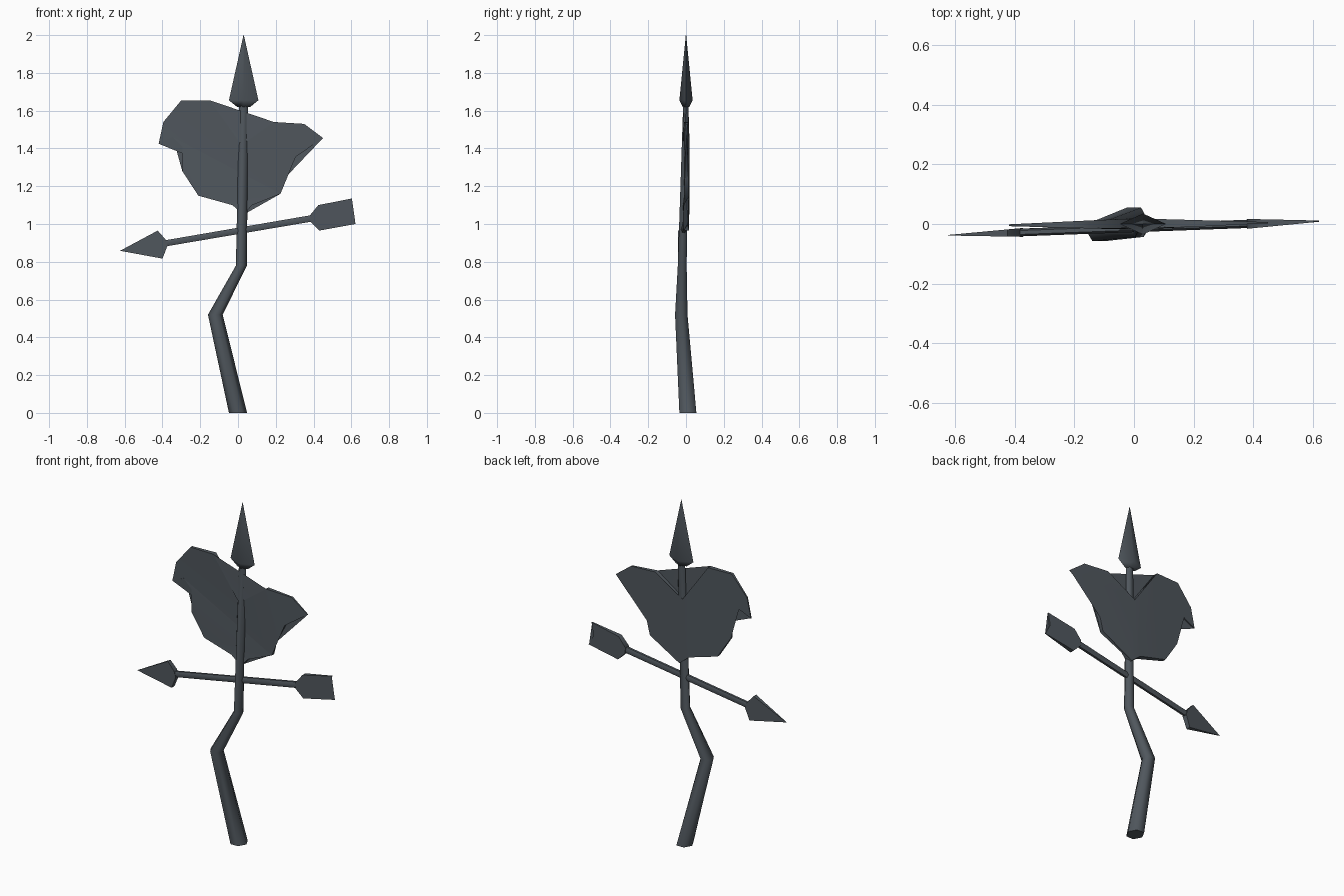
import bpy, bmesh, math
from mathutils import Vector

cube = bpy.data.objects.get("Cube")
if cube:
    bpy.data.objects.remove(cube, do_unlink=True)

# Single dark iron material
iron = bpy.data.materials.new("dark_iron")
iron.use_nodes = True
COLOUR = (0.08, 0.095, 0.11, 1)
iron.diffuse_color = COLOUR
bsdf = iron.node_tree.nodes["Principled BSDF"]
bsdf.inputs["Base Color"].default_value = COLOUR
bsdf.inputs["Roughness"].default_value = 0.7


def finish(name, bm):
    """Turn the bmesh into a smooth shaded iron object."""
    bmesh.ops.remove_doubles(bm, verts=bm.verts, dist=0.0005)
    bmesh.ops.recalc_face_normals(bm, faces=bm.faces)
    mesh = bpy.data.meshes.new(name)
    bm.to_mesh(mesh)
    bm.free()
    mesh.materials.append(iron)
    obj = bpy.data.objects.new(name, mesh)
    bpy.context.collection.objects.link(obj)
    bpy.ops.object.select_all(action='DESELECT')
    obj.select_set(True)
    bpy.context.view_layer.objects.active = obj
    bpy.ops.object.shade_smooth_by_angle(angle=math.radians(65))
    return obj


def loft(name, rings, sides, u, v, turn=0.0):
    """Bridge rings given as (centre, radius along u, radius along v)."""
    bm = bmesh.new()
    u, v = Vector(u), Vector(v)
    loops = []
    for centre, ru, rv in rings:
        angles = [turn + math.tau * i / sides for i in range(sides)]
        loops.append([bm.verts.new(Vector(centre) + u * ru * math.cos(a)
                                   + v * rv * math.sin(a)) for a in angles])
    for a, b in zip(loops, loops[1:]):
        for i in range(sides):
            j = (i + 1) % sides
            bm.faces.new((a[i], a[j], b[j], b[i]))
    bm.faces.new(loops[0])
    bm.faces.new(loops[-1])
    return finish(name, bm)


def plate(name, outline, middle, half):
    """Upright plate from an (x, z) outline; its thickness varies with x."""
    bm = bmesh.new()
    front = [bm.verts.new((x, middle(x) - half(x), z)) for x, z in outline]
    back = [bm.verts.new((x, middle(x) + half(x), z)) for x, z in outline]
    caps = [bm.faces.new(front), bm.faces.new(back)]
    for i in range(len(outline)):
        j = (i + 1) % len(outline)
        bm.faces.new((front[i], front[j], back[j], back[i]))
    bmesh.ops.triangulate(bm, faces=caps)
    return finish(name, bm)


X, Y, Z = (1, 0, 0), (0, 1, 0), (0, 0, 1)

# Crooked post, thinner toward the top
loft("post", [
    ((0.0, 0.01, 0), 0.048, 0.052),
    ((-0.12, -0.025, 0.52), 0.039, 0.038),
    ((0.018, -0.02, 0.78), 0.029, 0.027),
    ((0.03, 0, 1.64), 0.024, 0.017)], 6, X, Y)

# Flattened spear point on top of the post
loft("spear_point", [
    ((0.03, 0, 1.62), 0.035, 0.018),
    ((0.03, 0, 1.655), 0.078, 0.035),
    ((0.03, 0, 2.0), 0.001, 0.001)], 4, X, Y)

# Rooster silhouette, thickest at the post and thin at beak and tail
rooster = [
    (-.42, 1.425), (-.395, 1.54), (-.3, 1.655), (-.15, 1.655), (.01, 1.43),
    (.05, 1.44), (.19, 1.54), (.35, 1.53), (.45, 1.455), (.305, 1.355),
    (.245, 1.24), (.225, 1.16), (.075, 1.1), (.03, 1.05), (-.03, 1.1),
    (-.21, 1.15), (-.295, 1.28), (-.295, 1.41), (-.345, 1.46)]
plate("rooster", rooster, lambda x: 0.01 * x,
      lambda x: 0.002 + 0.017 * max(0, 1 - abs(x) / 0.45))


# Tilted wind arrow, passing through the post
def arrow_y(x):
    return -0.014 + 0.038 * x


loft("arrow_shaft", [
    ((-.4, arrow_y(-.4), .895), 0.013, 0.019),
    ((.42, arrow_y(.42), 1.035), 0.014, 0.02)], 6, Y, Z)

plate("arrow_head",
      [(-.625, .858), (-.425, .965), (-.385, .92), (-.373, .885), (-.4, .817)],
      arrow_y, lambda x: 0.001 + 0.055 * (x + 0.625))

plate("arrow_fletching",
      [(.38, 1.045), (.425, 1.1), (.603, 1.135), (.59, 1.062), (.622, 1.0),
       (.43, .965), (.385, 1.01)],
      arrow_y, lambda x: 0.002 + 0.06 * (0.622 - x))
